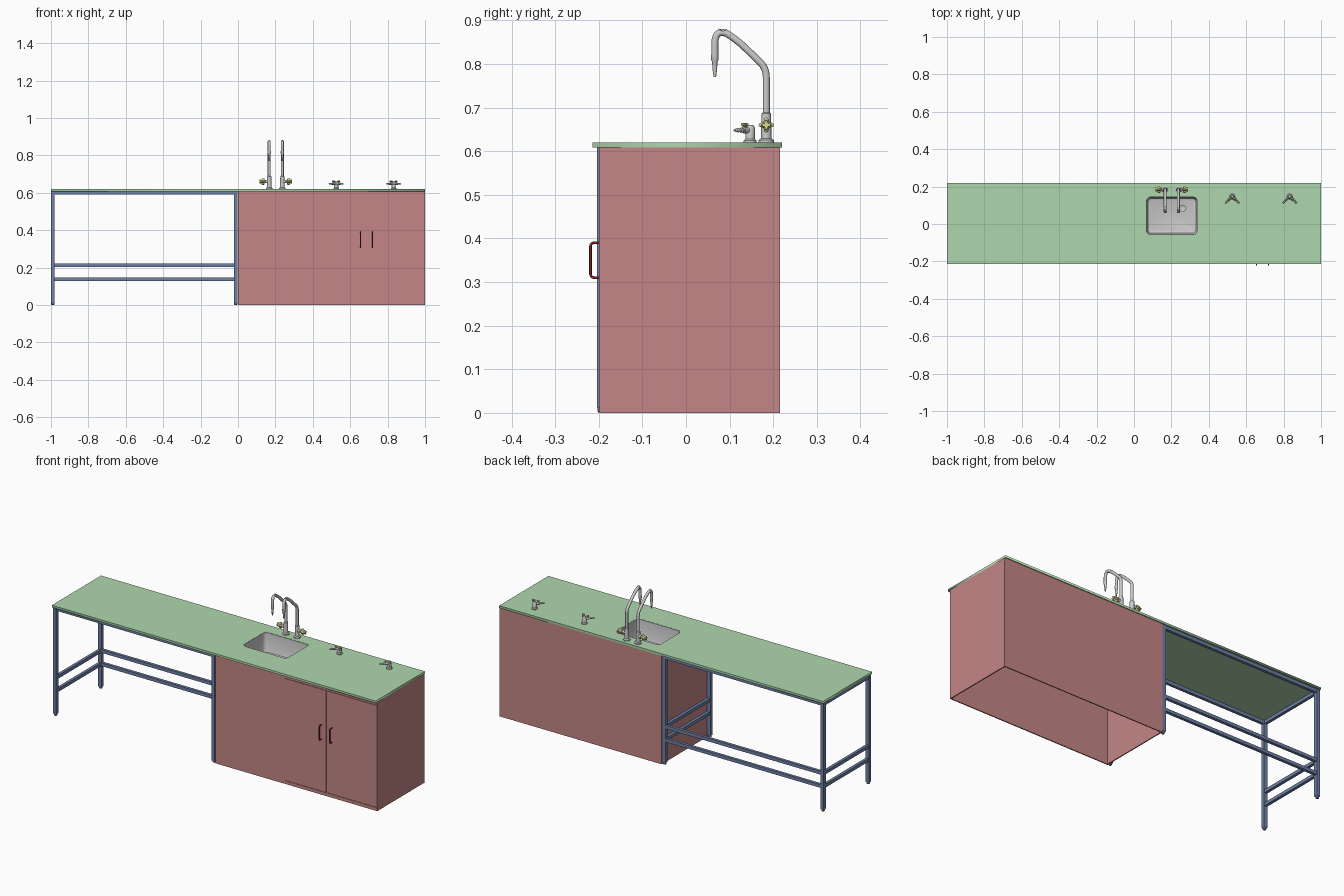
import bpy, bmesh
from math import sin, cos, pi, radians
from mathutils import Vector, Matrix

if "Cube" in bpy.data.objects:
    bpy.data.objects.remove(bpy.data.objects["Cube"])


def material(name, rgb):
    m = bpy.data.materials.new(name)
    m.diffuse_color = (*rgb, 1)
    m.use_nodes = True
    m.node_tree.nodes["Principled BSDF"].inputs["Base Color"].default_value = m.diffuse_color
    return m


GREEN = material("green_top", (0.42, 0.68, 0.42))
RED = material("red_panel", (0.55, 0.24, 0.24))
BLUE = material("blue_steel", (0.16, 0.22, 0.38))
DARK = material("dark_handle", (0.2, 0.02, 0.02))
YELLOW = material("yellow_knob", (0.75, 0.72, 0.3))


def finish(name, bm, mat=None, smooth=False):
    bmesh.ops.recalc_face_normals(bm, faces=bm.faces[:])
    me = bpy.data.meshes.new(name)
    bm.to_mesh(me)
    bm.free()
    ob = bpy.data.objects.new(name, me)
    bpy.context.collection.objects.link(ob)
    if mat:
        me.materials.append(mat)
    if smooth:
        select(ob)
        bpy.ops.object.shade_smooth_by_angle(angle=radians(35))
    return ob


def select(ob):
    bpy.ops.object.select_all(action='DESELECT')
    ob.select_set(True)
    bpy.context.view_layer.objects.active = ob


def box(name, x0, x1, y0, y1, z0, z1, mat=None):
    bm = bmesh.new()
    bmesh.ops.create_cube(bm, size=1)
    for v in bm.verts:
        v.co = ((x0 + x1) / 2 + v.co.x * (x1 - x0),
                (y0 + y1) / 2 + v.co.y * (y1 - y0),
                (z0 + z1) / 2 + v.co.z * (z1 - z0))
    return finish(name, bm, mat)


def loft(name, rings, mat=None, smooth=True):
    """Skin closed rings of points and cap both ends."""
    bm = bmesh.new()
    vs = [[bm.verts.new(p) for p in r] for r in rings]
    n = len(vs[0])
    for a, b in zip(vs, vs[1:]):
        for i in range(n):
            j = (i + 1) % n
            bm.faces.new((a[i], a[j], b[j], b[i]))
    bm.faces.new(vs[0])
    bm.faces.new(vs[-1])
    return finish(name, bm, mat, smooth)


def turned(name, profile, origin, axis=(0, 0, 1), mat=None, lobe=0.0, n=24):
    """Lathe (radius, height) pairs along an axis; lobe makes a four-armed section."""
    rot = Vector((0, 0, 1)).rotation_difference(Vector(axis))
    ts = [2 * pi * i / n for i in range(n)]
    rings = [[Vector(origin) + rot @ Vector((r * (1 + lobe * cos(4 * t)) * cos(t),
                                             r * (1 + lobe * cos(4 * t)) * sin(t), h))
              for t in ts] for r, h in profile]
    return loft(name, rings, mat)


def fillet(pts, radii, steps=8):
    """Round the inner corners of a path with quadratic arcs."""
    pts = [Vector(p) for p in pts]
    out = [pts[0]]
    for a, b, c, r in zip(pts, pts[1:], pts[2:], radii):
        p, q = b + (a - b).normalized() * r, b + (c - b).normalized() * r
        for i in range(steps + 1):
            t = i / steps
            out.append(p * (1 - t) ** 2 + b * 2 * t * (1 - t) + q * t * t)
    return out + [pts[-1]]


def curve_mesh(name, splines, cyclic, mat=None, **settings):
    cu = bpy.data.curves.new(name, 'CURVE')
    for k, v in settings.items():
        setattr(cu, k, v)
    for pts in splines:
        s = cu.splines.new('POLY')
        s.points.add(len(pts) - 1)
        for sp, p in zip(s.points, pts):
            sp.co = (*p, 1)
        s.use_cyclic_u = cyclic
    ob = bpy.data.objects.new(name, cu)
    bpy.context.collection.objects.link(ob)
    if mat:
        cu.materials.append(mat)
    select(ob)
    bpy.ops.object.convert(target='MESH')
    return bpy.context.object


def tube(name, pts, r, mat=None):
    ob = curve_mesh(name, [pts], False, mat, dimensions='3D', bevel_depth=r,
                    bevel_resolution=4, use_fill_caps=True)
    bpy.ops.object.shade_smooth_by_angle(angle=radians(35))
    return ob


def rounded(x0, x1, y0, y1, r, z, n=6):
    pts = []
    for cx, cy, a in ((x1 - r, y1 - r, 0), (x0 + r, y1 - r, 90),
                      (x0 + r, y0 + r, 180), (x1 - r, y0 + r, 270)):
        for i in range(n + 1):
            t = radians(a + 90 * i / n)
            pts.append(Vector((cx + r * cos(t), cy + r * sin(t), z)))
    return pts


# Worktop with sink opening
SX0, SX1, SY0, SY1 = 0.063, 0.342, -0.06, 0.148
outer = [(-1, -0.214, 0), (1, -0.214, 0), (1, 0.22, 0), (-1, 0.22, 0)]
top = curve_mesh("worktop", [outer, rounded(SX0, SX1, SY0, SY1, 0.022, 0)], True, GREEN,
                 dimensions='2D', fill_mode='BOTH', extrude=0.006)
top.data.transform(Matrix.Translation((0, 0, 0.614)))

# Sink basin: outer skin up, over the rim, inner skin down
def basin_ring(grow, z, r=0.022):
    return rounded(SX0 - grow, SX1 + grow, SY0 - grow, SY1 + grow, r, z)

loft("sink_basin", [basin_ring(-0.014, 0.506), basin_ring(-0.002, 0.515), basin_ring(0.0, 0.6195),
                    basin_ring(-0.004, 0.6195), basin_ring(-0.007, 0.525),
                    basin_ring(-0.011, 0.515), basin_ring(-0.02, 0.511)])
turned("sink_drain", [(0.022, 0), (0.022, 0.002), (0.017, 0.003), (0.014, 0.001)],
       (0.26, 0.085, 0.511))

# Cabinet shell, open underneath
T = 0.006
box("cabinet_left_side", 0, T, -0.2, 0.215, 0, 0.608, RED)
box("cabinet_right_side", 1 - T, 1, -0.2, 0.215, 0, 0.608, RED)
box("cabinet_back", T, 1 - T, 0.215 - T, 0.215, 0, 0.608, RED)
box("cabinet_front_backing", T, 1 - T, -0.197, -0.194, 0, 0.608, RED)

# Front panels with narrow grooves between them
G = 0.0015
for name, x0, x1, z0, z1 in (
        ("sink_panel", T, 0.428 - G, 0, 0.608),
        ("left_door", 0.428 + G, 0.686 - G, 0.02 + G, 0.59 - G),
        ("right_door", 0.686 + G, 1 - T, 0.02 + G, 0.59 - G),
        ("door_top_rail", 0.428 + G, 1 - T, 0.59 + G, 0.608),
        ("door_bottom_rail", 0.428 + G, 1 - T, 0, 0.02 - G)):
    box(name, x0, x1, -0.2, -0.197, z0, z1, RED)

# Door pulls
for side, x in (("left", 0.655), ("right", 0.72)):
    path = [(x, -0.199, 0.31), (x, -0.219, 0.31), (x, -0.219, 0.39), (x, -0.199, 0.39)]
    tube(side + "_door_handle", fillet(path, (0.01, 0.01)), 0.003, DARK)

# Steel table frame
W = 0.02
XL, XR, YF, YB = -0.99, -0.012, -0.194, 0.204
for sx, x in (("left", XL), ("right", XR)):
    for sy, y in (("front", YF), ("back", YB)):
        box(f"{sy}_{sx}_leg", x - W / 2, x + W / 2, y - W / 2, y + W / 2, 0.012, 0.608, BLUE)
        turned(f"{sy}_{sx}_foot", [(0.006, 0), (0.009, 0.004), (0.009, 0.014)], (x, y, 0),
               mat=BLUE, n=12)
    for label, z in (("lower", 0.138), ("middle", 0.212), ("upper", 0.599)):
        box(f"{sx}_{label}_rail", x - 0.008, x + 0.008, YF + W / 2, YB - W / 2,
            z - 0.009, z + 0.009, BLUE)
for label, y, z in (("back_lower", YB, 0.138), ("back_middle", YB, 0.212),
                    ("back_upper", YB, 0.599), ("front_upper", YF, 0.599)):
    box(label + "_rail", XL + W / 2, XR - W / 2, y - 0.008, y + 0.008, z - 0.009, z + 0.009, BLUE)

# Pair of gooseneck taps with outward valves
for side, x, d in (("left", 0.167, -1), ("right", 0.237, 1)):
    y = 0.184
    turned(side + "_tap_body", [(0.018, 0), (0.018, 0.005), (0.012, 0.009), (0.011, 0.066),
                                (0.008, 0.069)], (x, y, 0.62))
    path = [(x, y, 0.68), (x, y, 0.79), (x, 0.112, 0.86), (x, 0.066, 0.885), (x, 0.066, 0.815)]
    tube(side + "_tap_spout", fillet(path, (0.02, 0.036, 0.04)), 0.008)
    turned(side + "_tap_nozzle", [(0.0085, 0), (0.0085, 0.012), (0.006, 0.018), (0.0055, 0.032),
                                  (0.003, 0.052)], (x, 0.066, 0.822), (0, 0, -1))
    turned(side + "_tap_stem", [(0.009, 0), (0.009, 0.02), (0.006, 0.022), (0.006, 0.034)],
           (x, y, 0.66), (d, 0, 0))
    turned(side + "_tap_knob", [(0.008, 0.024), (0.0135, 0.028), (0.0135, 0.038), (0.009, 0.042),
                                (0.008, 0.052)], (x, y, 0.66), (d, 0, 0), YELLOW, 0.3, 32)

# Twin-outlet gas taps
for side, x in (("left", 0.525), ("right", 0.832)):
    y = 0.147
    turned(side + "_gas_body", [(0.015, 0), (0.015, 0.004), (0.011, 0.008), (0.011, 0.034),
                                (0.007, 0.04)], (x, y, 0.62))
    for hand, d in (("a", -1), ("b", 1)):
        a = Vector((d * 0.72, -0.69, 0)).normalized()
        turned(f"{side}_gas_outlet_{hand}", [(0.007, 0), (0.007, 0.022), (0.005, 0.024),
               (0.006, 0.03), (0.004, 0.032), (0.005, 0.04), (0.0025, 0.053)],
               (x, y, 0.648), a)
        p = Vector((x, y, 0.653)) + a * 0.018
        turned(f"{side}_gas_knob_{hand}", [(0.004, 0), (0.004, 0.004), (0.007, 0.006),
               (0.007, 0.01), (0.004, 0.012)], p, mat=YELLOW, lobe=0.25, n=16)
